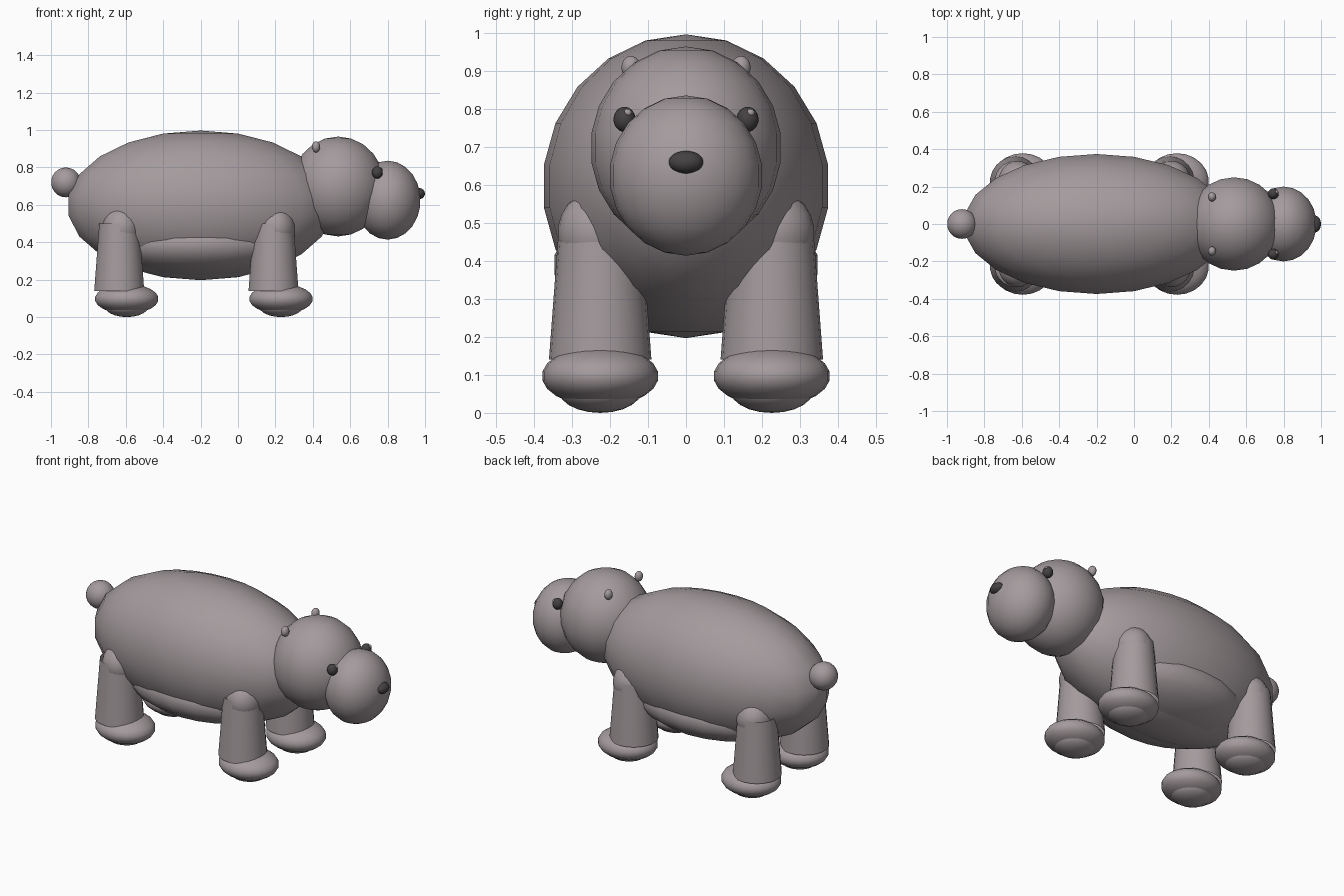
import bpy
import bmesh
from mathutils import Matrix

cube = bpy.data.objects.get("Cube")
if cube:
    bpy.data.objects.remove(cube, do_unlink=True)


def material(name, rgb):
    mat = bpy.data.materials.new(name)
    mat.use_nodes = True
    colour = (*rgb, 1)
    mat.diffuse_color = colour
    mat.node_tree.nodes["Principled BSDF"].inputs["Base Color"].default_value = colour
    return mat


HIDE = material("grey_hide", (0.37, 0.325, 0.335))
DARK = material("dark_grey", (0.06, 0.054, 0.056))


def finish(name, bm, mat):
    mesh = bpy.data.meshes.new(name)
    bm.to_mesh(mesh)
    bm.free()
    mesh.materials.append(mat)
    for poly in mesh.polygons:
        poly.use_smooth = True
    obj = bpy.data.objects.new(name, mesh)
    bpy.context.collection.objects.link(obj)
    return obj


def ellipsoid(name, centre, radii, mat=HIDE, segments=22, rings=11):
    bm = bmesh.new()
    bmesh.ops.create_uvsphere(bm, u_segments=segments, v_segments=rings, radius=1,
                              matrix=Matrix.LocRotScale(centre, None, radii))
    return finish(name, bm, mat)


def tapered_leg(name, x, y, bottom, top, r_bottom, r_top):
    bm = bmesh.new()
    bmesh.ops.create_cone(bm, cap_ends=False, segments=22, radius1=r_bottom,
                          radius2=r_top, depth=top - bottom,
                          matrix=Matrix.Translation((x, y, (top + bottom) / 2)))
    return finish(name, bm, HIDE)


# Torso, belly and tail
ellipsoid("body", (-0.2, 0, 0.597), (0.72, 0.378, 0.4))
ellipsoid("belly", (-0.2, 0, 0.39), (0.5, 0.35, 0.18))
ellipsoid("tail", (-0.92, 0, 0.72), (0.08, 0.08, 0.08))

# Head facing +x
ellipsoid("head", (0.535, 0, 0.698), (0.253, 0.252, 0.267))
ellipsoid("muzzle", (0.8, 0, 0.625), (0.178, 0.202, 0.211))
ellipsoid("nose", (0.967, 0, 0.66), (0.033, 0.046, 0.03), DARK)

for label, side in (("left", 1), ("right", -1)):
    # Eyes with catchlights, and ears
    ellipsoid(label + "_eye", (0.745, side * 0.162, 0.773), (0.029, 0.029, 0.033), DARK, 16)
    ellipsoid(label + "_catchlight", (0.761, side * 0.162 + 0.008, 0.79),
              (0.011, 0.011, 0.011), HIDE, 12, 8)
    ellipsoid(label + "_ear", (0.417, side * 0.145, 0.91), (0.022, 0.025, 0.03), HIDE, 16)

    # Legs: rounded shoulder, tapered shaft, foot and sole
    for end, x in (("front", 0.19), ("rear", -0.635)):
        name = end + "_" + label
        y = side * 0.226
        ellipsoid(name + "_shoulder", (x + 0.012, y, 0.475), (0.103, 0.112, 0.115))
        tapered_leg(name + "_leg", x, y, 0.14, 0.5, 0.135, 0.108)
        ellipsoid(name + "_foot", (x + 0.04, y, 0.097), (0.172, 0.154, 0.08))
        ellipsoid(name + "_sole", (x + 0.04, y, 0.06), (0.12, 0.11, 0.06))
